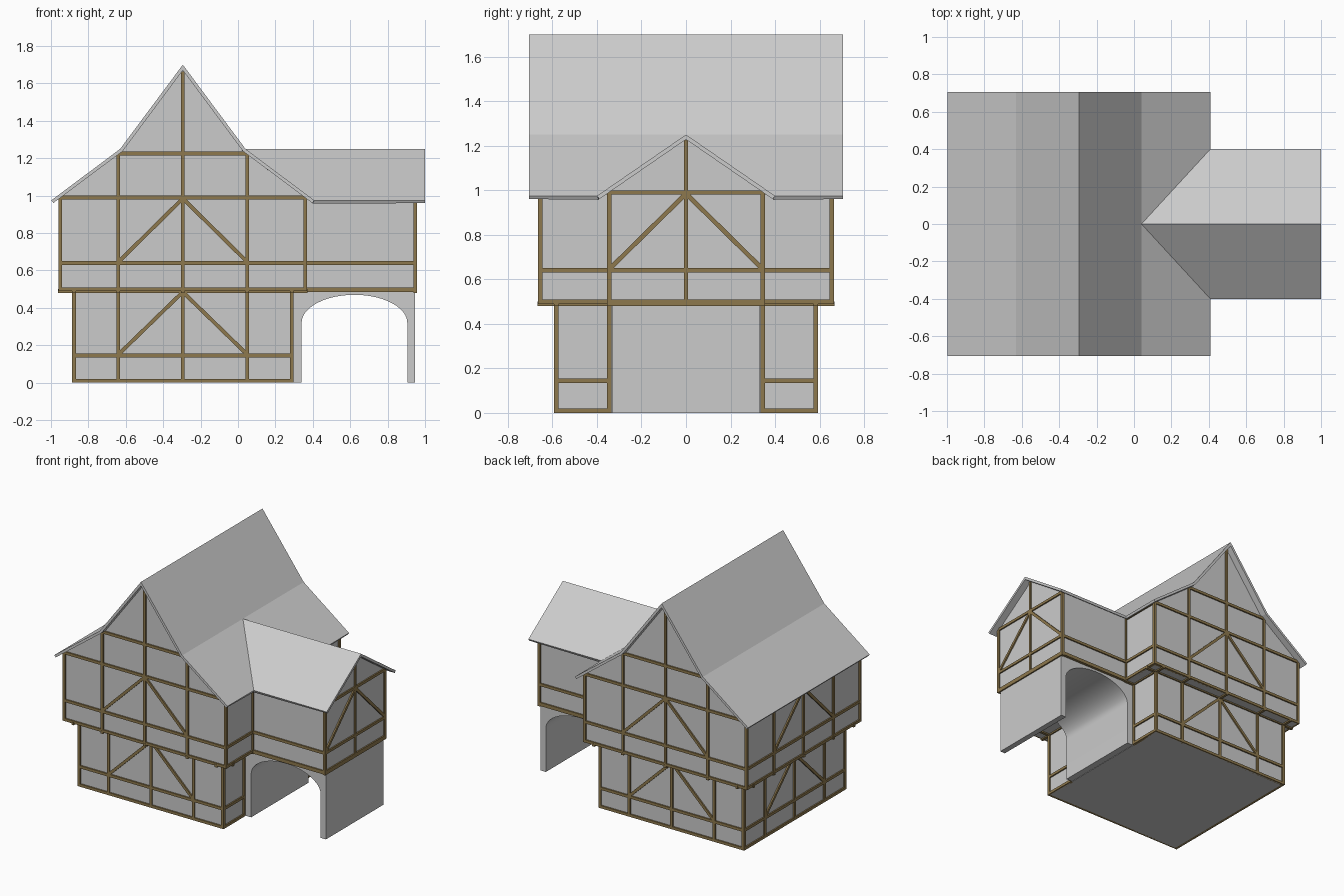
import bpy, bmesh, math
from mathutils import Vector, Matrix

if "Cube" in bpy.data.objects:
    bpy.data.objects.remove(bpy.data.objects["Cube"])

CX = -0.295            # centre of the square main block
HG, HU = 0.582, 0.655  # half widths: ground floor, jettied upper floor
BAY = 0.345            # inner post offset, also half width of the wing
T = 0.02               # timber thickness

wood = bpy.data.materials.new("timber_brown")
wood.diffuse_color = (0.27, 0.19, 0.075, 1)
wood.use_nodes = True
wood.node_tree.nodes["Principled BSDF"].inputs["Base Color"].default_value = wood.diffuse_color


def finish(bm, name, mat=None):
    bmesh.ops.recalc_face_normals(bm, faces=bm.faces)
    me = bpy.data.meshes.new(name)
    bm.to_mesh(me)
    bm.free()
    ob = bpy.data.objects.new(name, me)
    bpy.context.collection.objects.link(ob)
    if mat:
        me.materials.append(mat)
    return ob


def prism(name, pts, offset):
    """Extrude a closed outline of 3D points along offset."""
    bm = bmesh.new()
    f = bm.faces.new([bm.verts.new(p) for p in pts])
    r = bmesh.ops.extrude_face_region(bm, geom=[f])
    vs = [g for g in r["geom"] if isinstance(g, bmesh.types.BMVert)]
    bmesh.ops.translate(bm, verts=vs, vec=offset)
    return finish(bm, name)


def beam(bm, a, b, n, w=T):
    """Square-cut timber from a to b, n is the wall normal."""
    a, b, n = Vector(a), Vector(b), Vector(n).normalized()
    d = (b - a).normalized()
    s = d.cross(n)
    rot = Matrix((d, s, n)).transposed().to_4x4()
    m = Matrix.Translation((a + b) / 2) @ rot @ Matrix.Diagonal(((b - a).length, w, T, 1))
    bmesh.ops.create_cube(bm, size=1, matrix=m)


class Side:
    """Wall plane: u runs along the wall, v outwards, z up."""
    def __init__(self, bm, k, dist, cx=CX):
        ang = k * math.pi / 2
        self.bm, self.dist = bm, dist
        self.u = Vector((math.cos(ang), math.sin(ang), 0))
        self.n = Vector((math.sin(ang), -math.cos(ang), 0))
        self.c = Vector((cx, 0, 0))

    def p(self, u, z, v=0):
        return self.c + self.u * u + self.n * (self.dist + v) + Vector((0, 0, z))

    def bar(self, u0, z0, u1, z1, w=T):
        beam(self.bm, self.p(u0, z0), self.p(u1, z1), self.n, w)

    def braces(self, top, low):
        for s in (-1, 1):
            self.bar(0, top, s * (BAY - 0.005), low)


# Plaster walls
prism("ground_floor_walls", [(CX - HG, -HG, 0), (CX + HG, -HG, 0), (CX + HG, HG, 0), (CX - HG, HG, 0)],
      (0, 0, 0.49))
half = [(HU, 0.49), (HU, 0.993), (0.335, 1.232)]
outline = half + [(0, 1.68)] + [(-x, z) for x, z in reversed(half)]
prism("upper_floor_walls", [(CX + x, -HU, z) for x, z in outline], (0, 2 * HU, 0))
wing = [(-BAY, 0.49), (BAY, 0.49), (BAY, 1.0), (0, 1.237), (-BAY, 1.0)]
prism("wing_walls", [(0.355, y, z) for y, z in wing], (0.592, 0, 0))

# Archway carrying the wing
arch = [(0.29, 0), (0.29, 0.49), (0.947, 0.49), (0.947, 0), (0.905, 0)]
arch += [(0.6225 + 0.2825 * math.cos(i * math.pi / 24), 0.32 + 0.15 * math.sin(i * math.pi / 24))
         for i in range(25)]
arch.append((0.34, 0))
ob = prism("archway", [(x, -0.333, z) for x, z in arch], (0, 0.666, 0))
bpy.context.view_layer.objects.active = ob
ob.select_set(True)
bpy.ops.object.shade_smooth_by_angle(angle=math.radians(30))

# Roof: one skin with valleys, thickened downwards
L, E, K, R = 0.705, 0.975, 1.25, 1.70   # gable overhang, eave, kink and ridge heights
xl, xk, xr = -0.998, -0.63, 0.04
bm = bmesh.new()
faces = [[(xl, -L, E), (xk, -L, K), (xk, L, K), (xl, L, E)],
         [(xk, -L, K), (CX, -L, R), (CX, L, R), (xk, L, K)],
         [(CX, -L, R), (xr, -L, K), (xr, 0, K), (xr, L, K), (CX, L, R)]]
for s in (-1, 1):
    faces.append([(xr, s * L, K), (0.408, s * L, E), (0.408, s * 0.4, E), (xr, 0, K)])
    faces.append([(xr, 0, K), (0.408, s * 0.4, E), (1.0, s * 0.4, E), (1.0, 0, K)])
for f in faces:
    bm.faces.new([bm.verts.new(p) for p in f])
bmesh.ops.remove_doubles(bm, verts=bm.verts, dist=1e-4)
bmesh.ops.recalc_face_normals(bm, faces=bm.faces)
for f in bm.faces:
    f.normal_update()
if sum(f.normal.z for f in bm.faces) < 0:
    bmesh.ops.reverse_faces(bm, faces=bm.faces)
me = bpy.data.meshes.new("roof")
bm.to_mesh(me)
bm.free()
roof = bpy.data.objects.new("roof", me)
bpy.context.collection.objects.link(roof)
mod = roof.modifiers.new("thickness", "SOLIDIFY")
mod.thickness, mod.offset, mod.use_even_offset = 0.018, -1, True

# Timber frame of the main block (k: 0 front, 1 right, 2 back, 3 left)
gb, ub = bmesh.new(), bmesh.new()
for k in range(4):
    for h, bm, lo, sill, rail, top in ((HG, gb, 0, 0.01, 0.145, 0.49), (HU, ub, 0.49, 0.50, 0.64, 0.99)):
        side = Side(bm, k, h)
        spans = [(-h, -BAY), (BAY, h)] if k == 1 else [(-h, h)]
        for u0, u1 in spans:
            for z in (sill, rail, top):
                side.bar(u0, z, u1, z)
        for u in (-h, -BAY, BAY, h):
            side.bar(u, lo, u, 1.225 if (k % 2 == 0 and h == HU and abs(u) == BAY) else top)
        if k != 1:
            side.bar(0, lo, 0, 1.665 if (k % 2 == 0 and h == HU) else top)
            side.braces(top - 0.005, rail + 0.01)
    upper = Side(ub, k, HU)
    if k % 2 == 0:
        upper.bar(-0.34, 1.225, 0.34, 1.225)
    # Joists under the overhang
    for u in (-HG, -BAY, 0, BAY, HG):
        if k == 1 and u == 0:
            continue
        beam(ub, upper.p(u, 0.49, HG - HU), upper.p(u, 0.49, 0.012), (0, 0, 1))
finish(gb, "ground_floor_timbers", wood)
finish(ub, "upper_floor_timbers", wood)

# Timber frame of the wing
wb = bmesh.new()
end = Side(wb, 1, 0.947, 0)
for z, w in ((0.495, 0.03), (0.64, T), (0.99, T)):
    end.bar(-BAY - 0.01, z, BAY + 0.01, z, w)
for u, top in ((-BAY, 0.99), (0, 1.225), (BAY, 0.99)):
    end.bar(u, 0.49, u, top)
end.braces(0.985, 0.65)
for k in (0, 2):
    s = 1 if k == 0 else -1
    flank = Side(wb, k, BAY, 0)
    flank.bar(s * 0.30, 0.497, s * 0.957, 0.497, 0.026)
    flank.bar(s * 0.36, 0.64, s * 0.947, 0.64)
finish(wb, "wing_timbers", wood)
